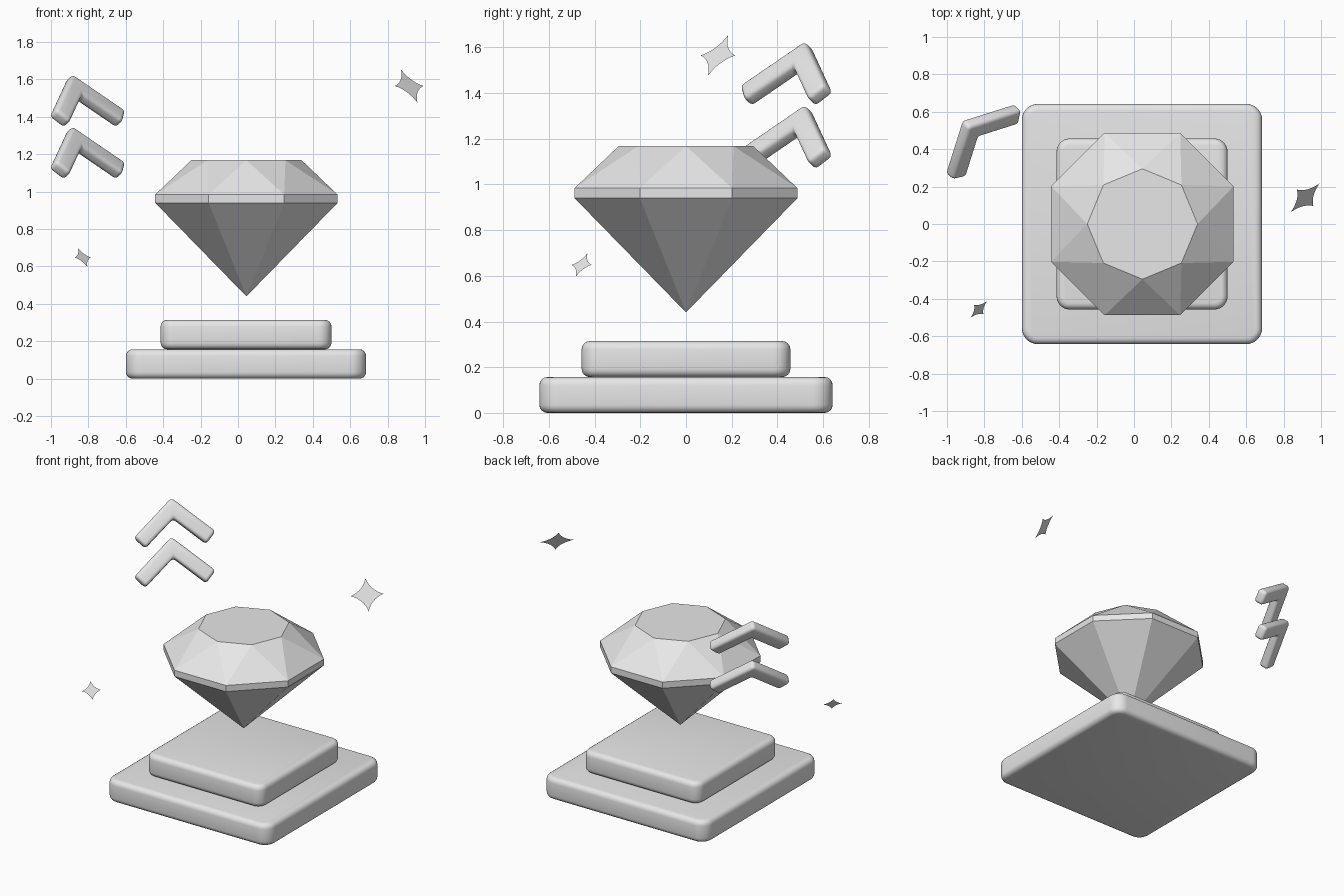
import bpy, bmesh, math
from mathutils import Vector, Matrix

if "Cube" in bpy.data.objects:
    bpy.data.objects.remove(bpy.data.objects["Cube"])

grey = bpy.data.materials.new("light grey")
grey.diffuse_color = (0.8, 0.8, 0.8, 1)
grey.use_nodes = True
grey.node_tree.nodes["Principled BSDF"].inputs["Base Color"].default_value = grey.diffuse_color

# Tilted frame shared by the arrows and sparkles: u sideways, v up, n outward
U = Vector((1, 1, 0)).normalized()
N = Vector((1, -1, 1)).normalized()
V = N.cross(U)


def tilted(origin):
    m = Matrix((U, V, N)).transposed().to_4x4()
    m.translation = origin
    return m


def finish(bm, name, smooth=False):
    mesh = bpy.data.meshes.new(name)
    bm.to_mesh(mesh)
    bm.free()
    mesh.materials.append(grey)
    ob = bpy.data.objects.new(name, mesh)
    bpy.context.collection.objects.link(ob)
    if smooth:
        bpy.ops.object.select_all(action='DESELECT')
        ob.select_set(True)
        bpy.context.view_layer.objects.active = ob
        bpy.ops.object.shade_smooth_by_angle(angle=math.radians(35))
    return ob


def round_edges(bm, width, segments, keep=lambda e: True):
    edges = [e for e in bm.edges
             if e.calc_face_angle(0) > math.radians(30) and keep(e)]
    bmesh.ops.bevel(bm, geom=edges, offset=width, segments=segments,
                    profile=0.5, affect='EDGES', clamp_overlap=True)


# Plinth slabs: rounded squares with softened rims
def slab(name, size, z0, z1, corner):
    bm = bmesh.new()
    bmesh.ops.create_cube(bm, size=1)
    bmesh.ops.scale(bm, vec=(size, size, z1 - z0), verts=bm.verts)
    bmesh.ops.translate(bm, vec=(0.043, 0, (z0 + z1) / 2), verts=bm.verts)
    round_edges(bm, corner, 8,
                lambda e: abs(e.verts[0].co.z - e.verts[1].co.z) > 0.01)
    round_edges(bm, 0.035, 4)
    finish(bm, name, smooth=True)


slab("plinth_base", 1.284, 0, 0.157, 0.085)
slab("plinth_top", 0.914, 0.157, 0.314, 0.07)


# Gem: pointed pavilion, narrow girdle, triangular crown facets, flat table
bm = bmesh.new()


def ring(radius, z, turn):
    return [bm.verts.new((0.045 + radius * math.cos(a), radius * math.sin(a), z))
            for a in (math.radians(45 * i + turn) for i in range(8))]


tip = bm.verts.new((0.045, 0, 0.44))
low = ring(0.528, 0.94, 22.5)
high = ring(0.528, 0.984, 22.5)
table = ring(0.295, 1.168, 0)
for i in range(8):
    j = (i + 1) % 8
    bm.faces.new((tip, low[j], low[i]))
    bm.faces.new((low[i], low[j], high[j], high[i]))
    bm.faces.new((high[i], high[j], table[j]))
    bm.faces.new((high[i], table[j], table[i]))
bm.faces.new(table)
bmesh.ops.recalc_face_normals(bm, faces=bm.faces)
finish(bm, "gem")


# Upward arrows: thick rounded chevrons
def chevron(name, apex, length=0.357, width=0.1, depth=0.07, slope=42):
    c, s = math.cos(math.radians(slope)), math.sin(math.radians(slope))
    outer = (length * c, -length * s)
    inner = (outer[0] - width * s, outer[1] - width * c)
    pts = [(0, 0), (-outer[0], outer[1]), (-inner[0], inner[1]),
           (0, -width / c), inner, outer]
    bm = bmesh.new()
    face = bm.faces.new([bm.verts.new((x, y, 0)) for x, y in pts])
    ext = bmesh.ops.extrude_face_region(bm, geom=[face])
    bmesh.ops.translate(bm, vec=(0, 0, -depth),
                        verts=[v for v in ext["geom"]
                               if isinstance(v, bmesh.types.BMVert)])
    bmesh.ops.recalc_face_normals(bm, faces=bm.faces)
    round_edges(bm, 0.022, 4)
    bm.transform(tilted(apex))
    finish(bm, name, smooth=True)


chevron("upper_arrow", (-0.882, 0.517, 1.633))
chevron("lower_arrow", (-0.882, 0.517, 1.355))


# Sparkles: flat four-pointed stars with inward curved sides
def sparkle(name, centre, radius):
    bm = bmesh.new()
    verts = []
    for k in range(4):
        a = Vector((1, 0, 0))
        b = Vector((0, 1, 0))
        turn = Matrix.Rotation(k * math.pi / 2, 3, 'Z')
        for i in range(8):
            t = i / 8
            p = a * (1 - t) ** 2 + (a + b) * 0.25 * 2 * t * (1 - t) + b * t * t
            verts.append(bm.verts.new(turn @ p * radius))
    bm.faces.new(verts)
    bm.transform(tilted(centre))
    finish(bm, name)


sparkle("large_sparkle", (0.915, 0.14, 1.565), 0.108)
sparkle("small_sparkle", (-0.83, -0.457, 0.648), 0.062)
